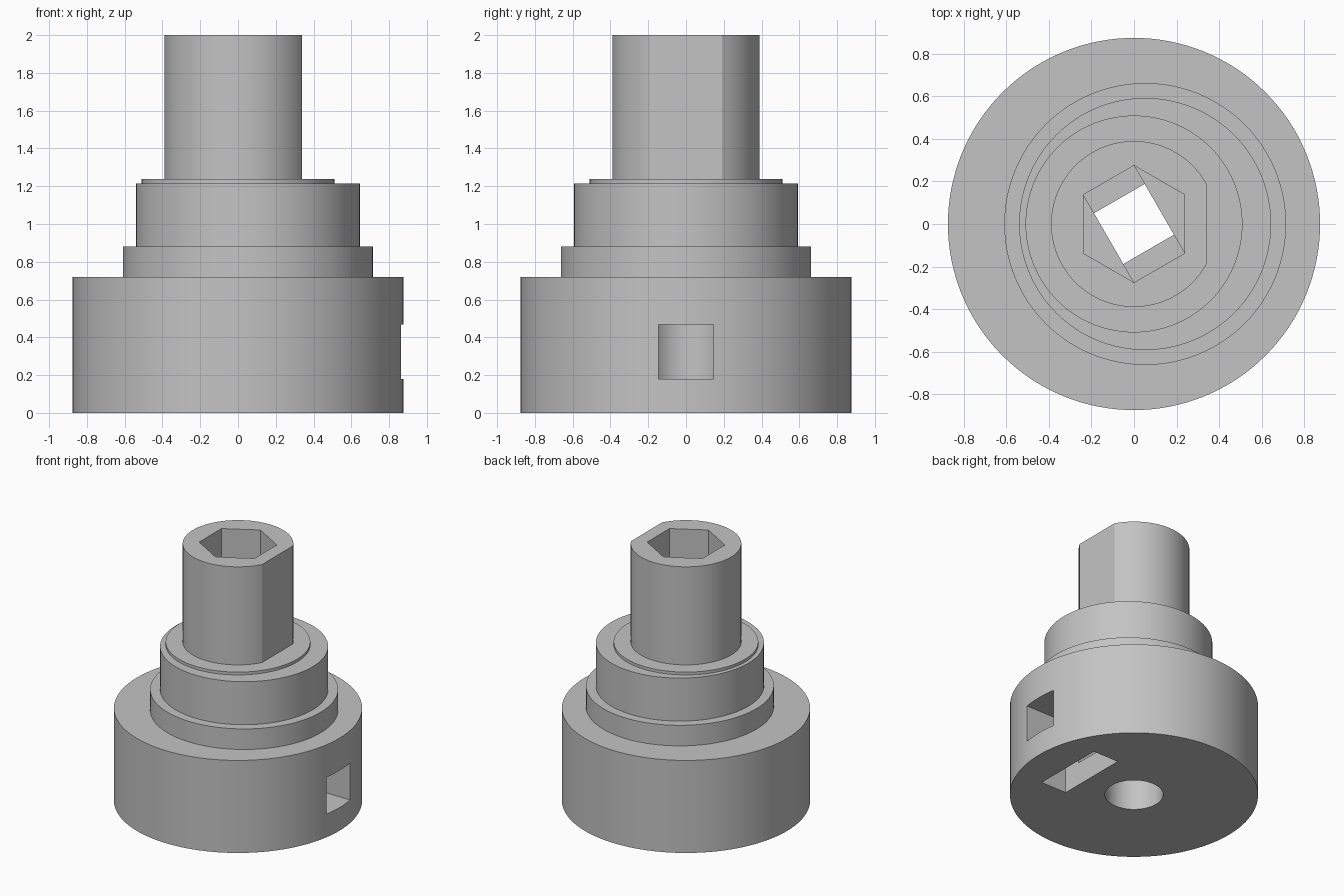
import bpy, bmesh, math

cube = bpy.data.objects.get("Cube")
if cube:
    bpy.data.objects.remove(cube, do_unlink=True)

grey = bpy.data.materials.new("plain grey")
grey.use_nodes = True
colour = (0.55, 0.55, 0.55, 1)
grey.diffuse_color = colour
grey.node_tree.nodes["Principled BSDF"].inputs["Base Color"].default_value = colour


def prism(name, points, z0, z1):
    """Upright solid with the given outline."""
    bm = bmesh.new()
    face = bm.faces.new([bm.verts.new((x, y, z0)) for x, y in points])
    moved = bmesh.ops.extrude_face_region(bm, geom=[face])["geom"]
    verts = [v for v in moved if isinstance(v, bmesh.types.BMVert)]
    bmesh.ops.translate(bm, verts=verts, vec=(0, 0, z1 - z0))
    bmesh.ops.recalc_face_normals(bm, faces=bm.faces)
    mesh = bpy.data.meshes.new(name)
    bm.to_mesh(mesh)
    bm.free()
    mesh.materials.append(grey)
    ob = bpy.data.objects.new(name, mesh)
    bpy.context.collection.objects.link(ob)
    return ob


def circle(r, cx=0, n=128):
    return [(cx + r * math.cos(math.tau * i / n), r * math.sin(math.tau * i / n))
            for i in range(n)]


def corners(r, degrees):
    return [(r * math.cos(math.radians(d)), r * math.sin(math.radians(d))) for d in degrees]


def rect(x0, x1, half):
    return [(x0, -half), (x1, -half), (x1, half), (x0, half)]


# Shaft outline: a circle with one flat side
R, FLAT, N = 0.39, 0.34, 96
a = math.acos(FLAT / R)
shaft_outline = [(R * math.cos(t), R * math.sin(t))
                 for t in (a + (math.tau - 2 * a) * i / N for i in range(N + 1))]

# Stacked solids; the two middle steps sit off centre
body = prism("stepped_hub", circle(0.875), 0, 0.72)
SINK = 0.65
added = [
    prism("offset_flange", circle(0.6625, 0.0525), SINK, 0.88),
    prism("offset_cam", circle(0.5925, 0.0525), SINK - 0.03, 1.215),
    prism("thin_washer", circle(0.51), SINK - 0.06, 1.237),
    prism("flat_sided_shaft", shaft_outline, SINK - 0.09, 2.0),
]

# Bore, stepped nut pocket at the top, side window and nut slot underneath
HEX = 0.275
cut = [
    prism("bore", circle(0.205), -0.1, 1.74),
    prism("square_step", corners(0.195, (75, 165, 255, 345)), 1.7, 1.765),
    prism("slot_step", corners(HEX, (90, 150, 270, 330)), 1.76, 1.785),
    prism("nut_pocket", corners(HEX, range(30, 390, 60)), 1.783, 2.1),
    prism("side_window", rect(0, 1.1, 0.145), 0.18, 0.467),
    prism("nut_slot", rect(0.39, 0.61, 0.285), -0.1, 0.6),
]

for op, parts in (("UNION", added), ("DIFFERENCE", cut)):
    for part in parts:
        part.hide_render = True
        mod = body.modifiers.new(part.name, "BOOLEAN")
        mod.operation = op
        mod.solver = "EXACT"
        mod.object = part

# Bake the result and drop the helpers
bpy.context.view_layer.update()
depsgraph = bpy.context.evaluated_depsgraph_get()
final = bpy.data.meshes.new_from_object(body.evaluated_get(depsgraph))
body.modifiers.clear()
body.data = final
final.materials.clear()
final.materials.append(grey)
for poly in final.polygons:
    poly.material_index = 0
for part in added + cut:
    bpy.data.objects.remove(part, do_unlink=True)

bpy.ops.object.select_all(action="DESELECT")
body.select_set(True)
bpy.context.view_layer.objects.active = body
bpy.ops.object.shade_smooth_by_angle(angle=math.radians(25))
